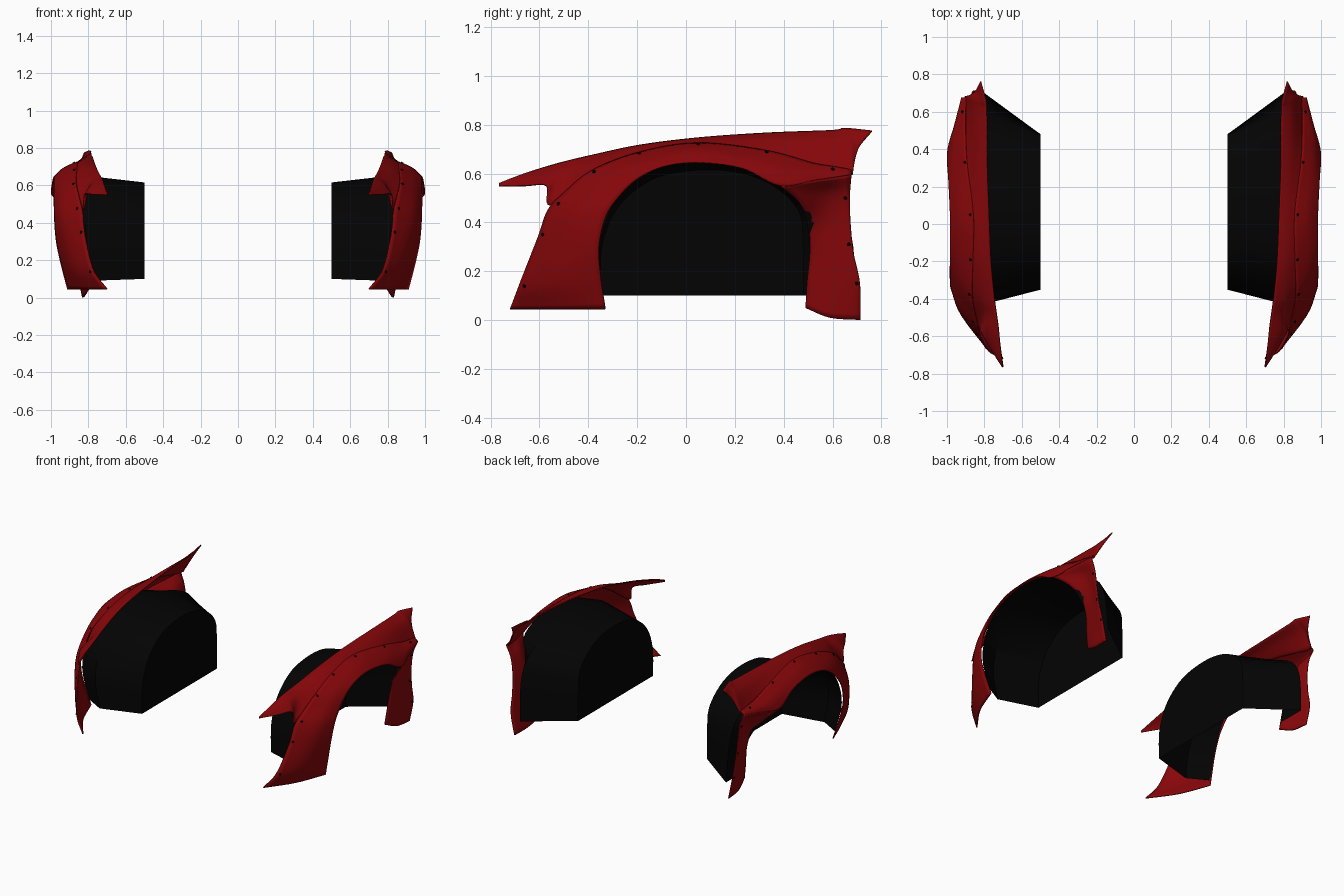
import bpy, bmesh
from mathutils import Vector
from mathutils.bvhtree import BVHTree


def material(name, rgb):
    m = bpy.data.materials.new(name)
    m.diffuse_color = (*rgb, 1)
    return m


RED = material("red_paint", (0.24, 0.002, 0.003))
BLACK = material("black_plastic", (0.001, 0.001, 0.001))


def spline(pts, n):
    # Catmull-Rom through points, with extrapolated ends
    p = [Vector(q) for q in pts]
    p = [2 * p[0] - p[1]] + p + [2 * p[-1] - p[-2]]
    out = []
    for i in range(1, len(p) - 2):
        a, b, c, d = p[i - 1:i + 3]
        for k in range(n):
            t = k / n
            out.append(0.5 * (2 * b + (c - a) * t + (2 * a - 5 * b + 4 * c - d) * t ** 2
                              + (3 * b - a - 3 * c + d) * t ** 3))
    return out + [p[-2]]


def finish(ob, mat, thickness=0.0):
    ob.data.materials.append(mat)
    if thickness:
        s = ob.modifiers.new("thickness", 'SOLIDIFY')
        s.thickness, s.offset = thickness, 0
    ob.modifiers.new("other_side", 'MIRROR').use_mirror_merge = False
    bpy.ops.object.select_all(action='DESELECT')
    ob.select_set(True)
    bpy.context.view_layer.objects.active = ob
    bpy.ops.object.shade_smooth_by_angle(angle=0.6)


def new_object(name, verts, faces):
    me = bpy.data.meshes.new(name)
    me.from_pydata(verts, [], faces)
    bm = bmesh.new()
    bm.from_mesh(me)
    bmesh.ops.remove_doubles(bm, verts=bm.verts, dist=1e-4)
    bmesh.ops.recalc_face_normals(bm, faces=bm.faces)
    bm.to_mesh(me)
    bm.free()
    ob = bpy.data.objects.new(name, me)
    bpy.context.collection.objects.link(ob)
    return ob


def panel(name, stations, na=6, nb=5, thickness=0.007):
    # smooth sheet through cross stations of three points each
    rows = [spline(r, na) for r in zip(*stations)]
    cols = [spline(c, nb) for c in zip(*rows)]
    w = len(cols[0])
    verts = [v for c in cols for v in c]
    faces = [(i * w + j, i * w + j + 1, (i + 1) * w + j + 1, (i + 1) * w + j)
             for i in range(len(cols) - 1) for j in range(w - 1)]
    tree = BVHTree.FromPolygons(verts, faces)
    finish(new_object(name, verts, faces), RED, thickness)
    return tree


# upper fender skin with front spur and rear point: top edge, middle, lower edge
panel("fender_skin", [
    [(.70, -.765, .56), (.701, -.765, .554), (.702, -.765, .548)],
    [(.715, -.65, .602), (.745, -.66, .578), (.77, -.66, .55)],
    [(.725, -.55, .633), (.78, -.555, .60), (.82, -.572, .55)],
    [(.735, -.48, .652), (.795, -.48, .60), (.828, -.555, .47)],
    [(.748, -.38, .675), (.81, -.38, .645), (.868, -.375, .60)],
    [(.765, -.19, .715), (.82, -.19, .707), (.875, -.19, .675)],
    [(.775, .05, .745), (.82, .05, .737), (.878, .05, .71)],
    [(.785, .33, .765), (.84, .33, .737), (.90, .33, .68)],
    [(.787, .60, .776), (.85, .60, .72), (.90, .60, .61)],
    [(.79, .65, .785), (.852, .67, .72), (.902, .675, .60)],
    [(.82, .762, .775), (.85, .705, .70), (.90, .677, .595)]])

# bolted arch flare running back into a ledge: outer edge, middle, opening edge
corner = [(.90, .52, .642), (.962, .45, .605), (.996, .385, .55)]
ledge_end = [(.895, .675, .615), (.91, .677, .606), (.92, .677, .595)]
flare = panel("arch_flare", [
    [(.70, -.72, .045), (.825, -.54, .045), (.91, -.33, .045)],
    [(.775, -.68, .15), (.88, -.53, .16), (.945, -.35, .18)],
    [(.82, -.605, .34), (.92, -.49, .33), (.97, -.357, .30)],
    [(.83, -.565, .45), (.935, -.45, .43), (.98, -.33, .42)],
    [(.845, -.50, .52), (.94, -.385, .51), (.982, -.28, .50)],
    [(.865, -.385, .612), (.94, -.28, .60), (.982, -.2, .578)],
    [(.86, -.19, .687), (.935, -.13, .66), (.982, -.09, .63)],
    [(.858, .05, .724), (.93, .05, .693), (.982, .05, .645)],
    [(.892, .33, .693), (.955, .28, .655), (.99, .23, .622)],
    corner,
    [(.90, .60, .628), (.94, .56, .602), (.958, .53, .573)],
    ledge_end])

# recessed panel behind the wheel: opening edge, middle, rear edge
rear = panel("rear_panel", [
    [corner[2], (.958, .53, .573), ledge_end[2]],
    [(.93, .46, .485), (.89, .57, .52), (.89, .672, .52)],
    [(.86, .50, .40), (.855, .59, .42), (.875, .672, .42)],
    [(.825, .508, .28), (.845, .60, .28), (.867, .685, .28)],
    [(.81, .497, .16), (.835, .60, .15), (.86, .712, .15)],
    [(.795, .49, .05), (.82, .59, .01), (.83, .714, .001)]])

# bolts set onto the flare surface
bolts = [(-.66, .14), (-.585, .35), (-.52, .475), (-.375, .605), (-.19, .68), (.05, .717),
         (.33, .685), (.6, .615), (.652, .5), (.668, .31), (.70, .15)]
bm = bmesh.new()
for y, z in bolts:
    hits = [t.ray_cast(Vector((2, y, z)), Vector((-1, 0, 0))) for t in (flare, rear)]
    hits = [h for h in hits if h[0]]
    if not hits:
        continue
    p, n = max(hits, key=lambda h: h[0].x)[:2]
    n = n if n.x > 0 else -n
    m = n.to_track_quat('Z', 'Y').to_matrix().to_4x4()
    m.translation = p + n * 0.005
    bmesh.ops.create_cone(bm, cap_ends=True, segments=10, radius1=.008, radius2=.006,
                          depth=.006, matrix=m)
me = bpy.data.meshes.new("flare_bolts")
bm.to_mesh(me)
bm.free()
bolt_ob = bpy.data.objects.new("flare_bolts", me)
bpy.context.collection.objects.link(bolt_ob)
finish(bolt_ob, BLACK)

# wheel liner: opening edge, widest arch, flat inboard wall; open below
edge = [(.92, -.342, .09), (.962, -.353, .30), (.97, -.29, .485), (.97, -.18, .59),
        (.97, 0, .643), (.97, .2, .63), (.98, .38, .552), (.92, .47, .48),
        (.825, .508, .30), (.80, .495, .10)]
outer = [(.78, -.42, .09), (.81, -.425, .30), (.82, -.35, .49), (.82, -.2, .605), (.81, 0, .645),
         (.81, .2, .645), (.81, .42, .59), (.81, .60, .50), (.81, .675, .36), (.80, .70, .10)]
inner = [(.5, -.35, .10), (.5, -.345, .30), (.5, -.28, .46), (.5, -.15, .57), (.5, 0, .61),
         (.5, .18, .61), (.5, .34, .56), (.5, .46, .45), (.5, .48, .30), (.5, .48, .10)]
loops = [spline(c, 4) for c in (edge, outer, inner)]
n = len(loops[0])
faces = [(r * n + k, r * n + k + 1, r * n + n + k + 1, r * n + n + k)
         for r in range(2) for k in range(n - 1)]
faces.append(tuple(range(2 * n, 3 * n)))
finish(new_object("wheel_liner", sum(loops, []), faces), BLACK)
